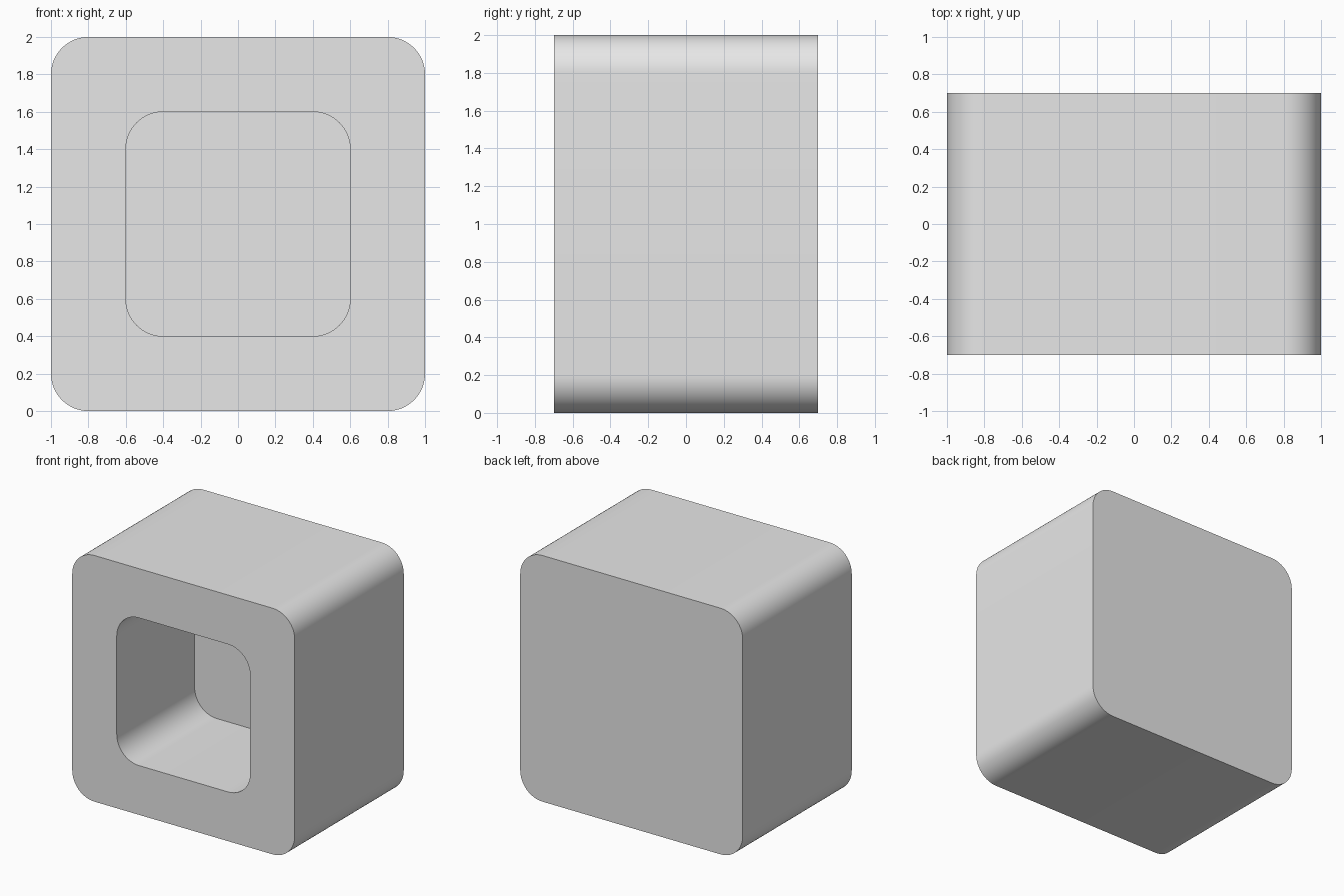
import bpy
import bmesh
import math

cube = bpy.data.objects.get("Cube")
if cube:
    bpy.data.objects.remove(cube, do_unlink=True)

HALF, HOLE_HALF, RADIUS = 1.0, 0.6, 0.2
FRONT, BACK, POCKET_FLOOR = -0.7, 0.7, 0.3
CENTRE_Z = 1.0
ARC_STEPS = 16

grey = bpy.data.materials.new("light_grey")
grey.use_nodes = True
colour = (0.8, 0.8, 0.8, 1.0)
grey.diffuse_color = colour
grey.node_tree.nodes["Principled BSDF"].inputs["Base Color"].default_value = colour


def rounded_ring(bm, half, y):
    """Rounded square of vertices in the plane at depth y."""
    ring = []
    inner = half - RADIUS
    for corner, (sx, sz) in enumerate(((1, 1), (-1, 1), (-1, -1), (1, -1))):
        for step in range(ARC_STEPS + 1):
            a = math.pi / 2 * (corner + step / ARC_STEPS)
            ring.append(bm.verts.new((sx * inner + RADIUS * math.cos(a), y,
                                      CENTRE_Z + sz * inner + RADIUS * math.sin(a))))
    return ring


def bridge(bm, a, b):
    """Join two matching rings with quads."""
    for i in range(len(a)):
        j = (i + 1) % len(a)
        bm.faces.new((a[i], a[j], b[j], b[i]))


# Rounded block with a blind rounded pocket in its front
bm = bmesh.new()
back = rounded_ring(bm, HALF, BACK)
front = rounded_ring(bm, HALF, FRONT)
mouth = rounded_ring(bm, HOLE_HALF, FRONT)
floor = rounded_ring(bm, HOLE_HALF, POCKET_FLOOR)
bm.faces.new(back)
for a, b in ((back, front), (front, mouth), (mouth, floor)):
    bridge(bm, a, b)
bm.faces.new(floor)
bmesh.ops.recalc_face_normals(bm, faces=bm.faces)

mesh = bpy.data.meshes.new("hollow_block")
bm.to_mesh(mesh)
bm.free()
mesh.materials.append(grey)
block = bpy.data.objects.new("hollow_block", mesh)
bpy.context.collection.objects.link(block)

# Smooth rounded corners, crisp rims
bpy.ops.object.select_all(action="DESELECT")
block.select_set(True)
bpy.context.view_layer.objects.active = block
bpy.ops.object.shade_smooth_by_angle(angle=math.radians(30))
